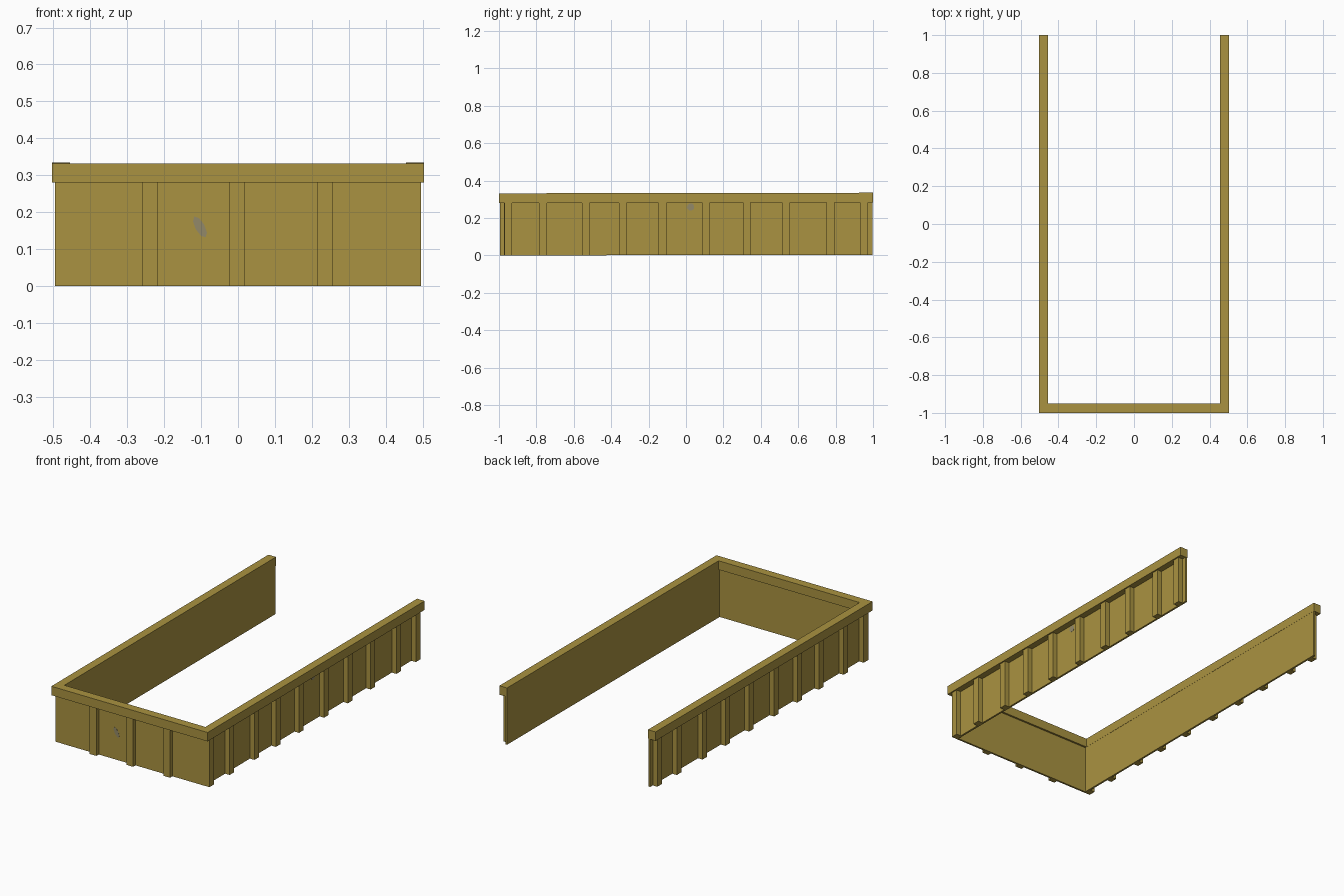
import bpy, bmesh, math

if "Cube" in bpy.data.objects:
    bpy.data.objects.remove(bpy.data.objects["Cube"])


def material(name, rgb):
    m = bpy.data.materials.new(name)
    m.diffuse_color = (*rgb, 1)
    m.use_nodes = True
    m.node_tree.nodes["Principled BSDF"].inputs["Base Color"].default_value = m.diffuse_color
    return m


OCHRE = material("ochre paint", (0.40, 0.29, 0.052))
WORN = material("worn grey", (0.29, 0.25, 0.14))


def lift(y):
    # the whole body rises very slightly towards the open end
    return 0.0016 * (y + 1)


def finish(name, bm, mat):
    for v in bm.verts:
        v.co.z += lift(v.co.y)
    bmesh.ops.recalc_face_normals(bm, faces=bm.faces[:])
    me = bpy.data.meshes.new(name)
    bm.to_mesh(me)
    bm.free()
    me.materials.append(mat)
    ob = bpy.data.objects.new(name, me)
    bpy.context.collection.objects.link(ob)
    return ob


def prism(name, outline, z0, z1, mat=OCHRE):
    bm = bmesh.new()
    f = bm.faces.new([bm.verts.new((x, y, z0)) for x, y in outline])
    top = bmesh.ops.extrude_face_region(bm, geom=[f])["geom"]
    for v in top:
        if isinstance(v, bmesh.types.BMVert):
            v.co.z = z1
    return finish(name, bm, mat)


def box(name, x0, x1, y0, y1, z0, z1):
    return prism(name, [(x0, y0), (x1, y0), (x1, y1), (x0, y1)], z0, z1)


def u_shape(xo, xi, yo, yi, yend):
    return [(-xo, yo), (xo, yo), (xo, yend), (xi, yend),
            (xi, yi), (-xi, yi), (-xi, yend), (-xo, yend)]


# thick top rail and thin walls, both U-shaped and open at the back
prism("top_rail", u_shape(0.504, 0.455, -1.0, -0.95, 1.0), 0.28, 0.332)
prism("walls", u_shape(0.467, 0.456, -0.972, -0.961, 0.997), 0.0, 0.281)

# front ribs
for i, x in enumerate((-0.239, -0.002, 0.236)):
    box(f"front_rib_{i}", x - 0.0215, x + 0.0215, -0.994, -0.971, 0, 0.281)

# side ribs, mirrored left and right
for i, y in enumerate((-0.95, -0.765, -0.536, -0.338, -0.125,
                       0.106, 0.325, 0.535, 0.772, 0.952)):
    for s, side in ((-1, "left"), (1, "right")):
        xs = sorted((s * 0.466, s * 0.496))
        box(f"{side}_rib_{i}", xs[0], xs[1], y - 0.021, y + 0.021, 0, 0.281)


# small worn patches on the panels
def patch(name, centre, radii, tilt, side):
    bm = bmesh.new()
    ring = []
    for k in range(8):
        a = k * math.tau / 8
        u, w = radii[0] * math.cos(a), radii[1] * math.sin(a)
        p = centre[0] + u * math.cos(tilt) - w * math.sin(tilt)
        z = centre[1] + u * math.sin(tilt) + w * math.cos(tilt)
        co = (p, -0.9725, z) if side == "front" else (0.4675, p, z)
        ring.append(bm.verts.new(co))
    f = bm.faces.new(ring)
    out = (0, -0.001, 0) if side == "front" else (0.001, 0, 0)
    new = bmesh.ops.extrude_face_region(bm, geom=[f])["geom"]
    bmesh.ops.translate(bm, vec=out, verts=[
        v for v in new if isinstance(v, bmesh.types.BMVert)])
    finish(name, bm, WORN)


patch("front_worn_patch", (-0.103, 0.16), (0.013, 0.032), 0.5, "front")
patch("right_worn_patch", (0.025, 0.257), (0.02, 0.02), 0.3, "right")
